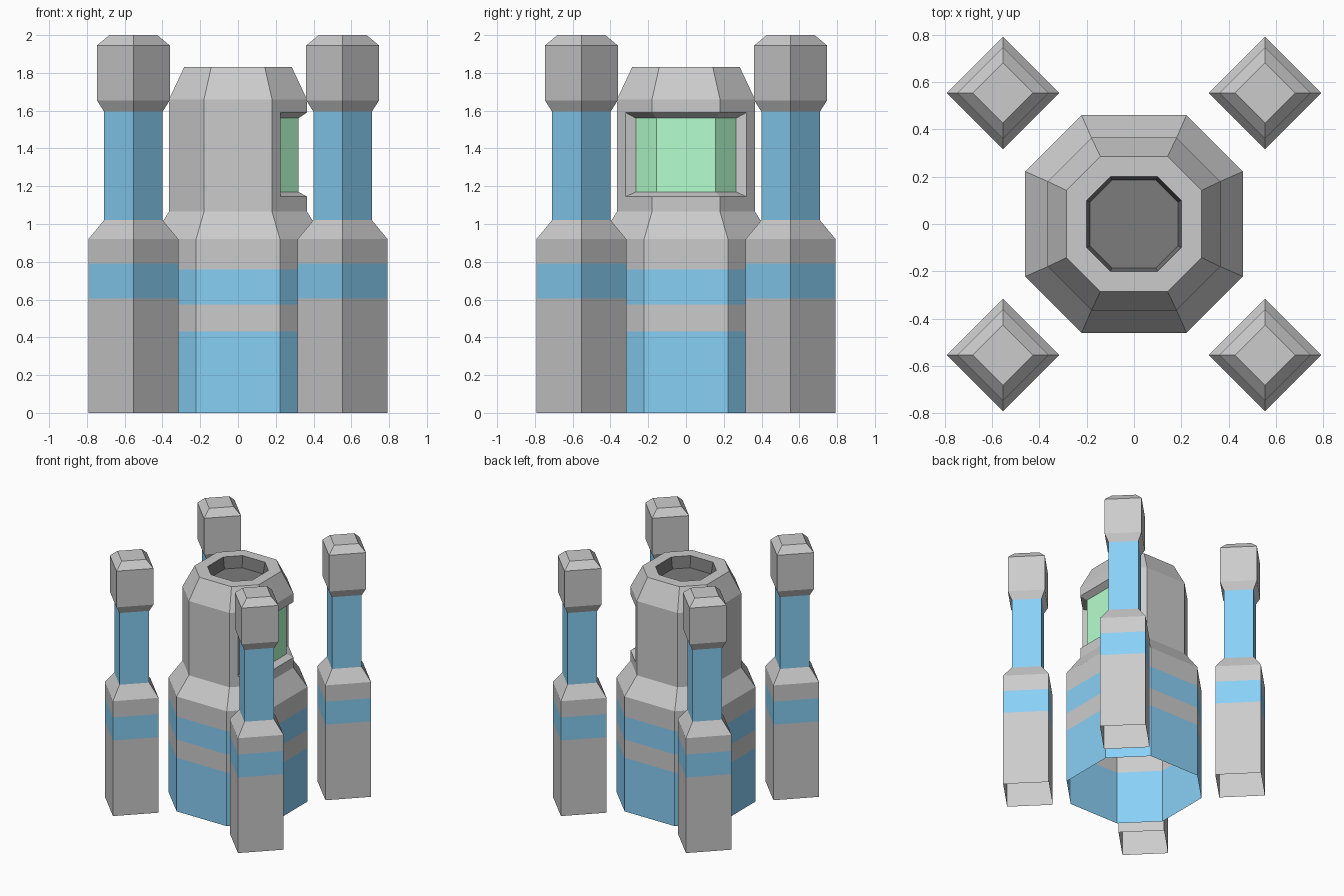
import bpy

if "Cube" in bpy.data.objects:
    bpy.data.objects.remove(bpy.data.objects["Cube"])


def material(name, rgb):
    m = bpy.data.materials.new(name)
    m.diffuse_color = (*rgb, 1)
    m.use_nodes = True
    m.node_tree.nodes["Principled BSDF"].inputs["Base Color"].default_value = m.diffuse_color
    return m


GREY = material("grey", (0.8, 0.8, 0.8))
BLUE = material("blue", (0.25, 0.63, 0.92))
GREEN = material("green", (0.46, 1.0, 0.62))
DARK = material("dark", (0.2, 0.2, 0.2))


def loft(name, rows, mats, closed=True, cap=False, location=(0, 0, 0)):
    """Skin rows of points with quads; one material per strip."""
    n = len(rows[0])
    verts = [p for row in rows for p in row]
    faces, slots = [], []
    used = list(dict.fromkeys(mats))
    for r, mat in enumerate(mats):
        for i in range(n if closed else n - 1):
            j = (i + 1) % n
            faces.append((r * n + i, r * n + j, (r + 1) * n + j, (r + 1) * n + i))
            slots.append(used.index(mat))
    if cap:
        faces.append(tuple(range(len(verts) - n, len(verts))))
        slots.append(used.index(mats[-1]))
    mesh = bpy.data.meshes.new(name)
    mesh.from_pydata(verts, [], faces)
    for m in used:
        mesh.materials.append(m)
    for poly, s in zip(mesh.polygons, slots):
        poly.material_index = s
    ob = bpy.data.objects.new(name, mesh)
    ob.location = location
    bpy.context.collection.objects.link(ob)
    return ob


def at(path, z):
    return [(x, y, z) for x, y in path]


def octagon(h, c, z):
    return at([(h, -c), (h, c), (c, h), (-c, h), (-h, c), (-h, -c), (-c, -h), (c, -h)], z)


def diamond(r, z):
    return at([(r, 0), (0, r), (-r, 0), (0, -r)], z)


# lower body with blue bands, open underneath
W, S = (0.46, 0.222), (0.365, 0.18)
loft("lower_body",
     [octagon(*W, z) for z in (0, 0.43, 0.575, 0.76, 0.92)]
     + [octagon(*S, 1.065), octagon(*S, 1.145)],
     [BLUE, GREY, BLUE, GREY, GREY, GREY])

# wall around the middle, left open on the right for the window
outer = [(0.225, -0.32), (0.365, -0.18), (0.365, 0.18), (0.225, 0.32)]
inner = [(0.211, -0.265), (0.32, -0.156), (0.32, 0.156), (0.211, 0.265)]
back = [outer[3]] + [p[:2] for p in octagon(*S, 0)[2:]] + [outer[0]]
loft("middle_wall", [at(back, 1.145), at(back, 1.59)], [GREY], closed=False)

# recessed wraparound window with bevelled frame
loft("window",
     [at(outer, 1.145), at(inner, 1.17), at(inner, 1.56), at(outer, 1.59)],
     [GREY, GREEN, GREY], closed=False)
for name, pair in (("front", (outer[0], inner[0])), ("back", (inner[3], outer[3]))):
    low, high = [], []
    for p in pair:
        is_out = p in outer
        low.append((*p, 1.145 if is_out else 1.17))
        high.append((*p, 1.59 if is_out else 1.56))
    loft("window_frame_" + name, [low, high], [GREY], closed=False)

# sloped top, rim and dark opening
loft("top_rim",
     [octagon(*S, 1.59), octagon(*S, 1.66), octagon(0.285, 0.142, 1.83),
      octagon(0.2, 0.1, 1.83)], [GREY] * 3)
loft("top_opening", [octagon(0.2, 0.1, 1.83), octagon(0.185, 0.093, 1.74)],
     [DARK], cap=True)

# four corner pillars
pillar = [(0.238, 0), (0.238, 0.605), (0.238, 0.79), (0.238, 0.92), (0.155, 1.02),
          (0.155, 1.595), (0.193, 1.655), (0.193, 1.945), (0.127, 2.0)]
for sx in (-1, 1):
    for sy in (-1, 1):
        loft("corner_pillar", [diamond(r, z) for r, z in pillar],
             [GREY, BLUE, GREY, GREY, BLUE, GREY, GREY, GREY],
             cap=True, location=(sx * 0.554, sy * 0.554, 0))
